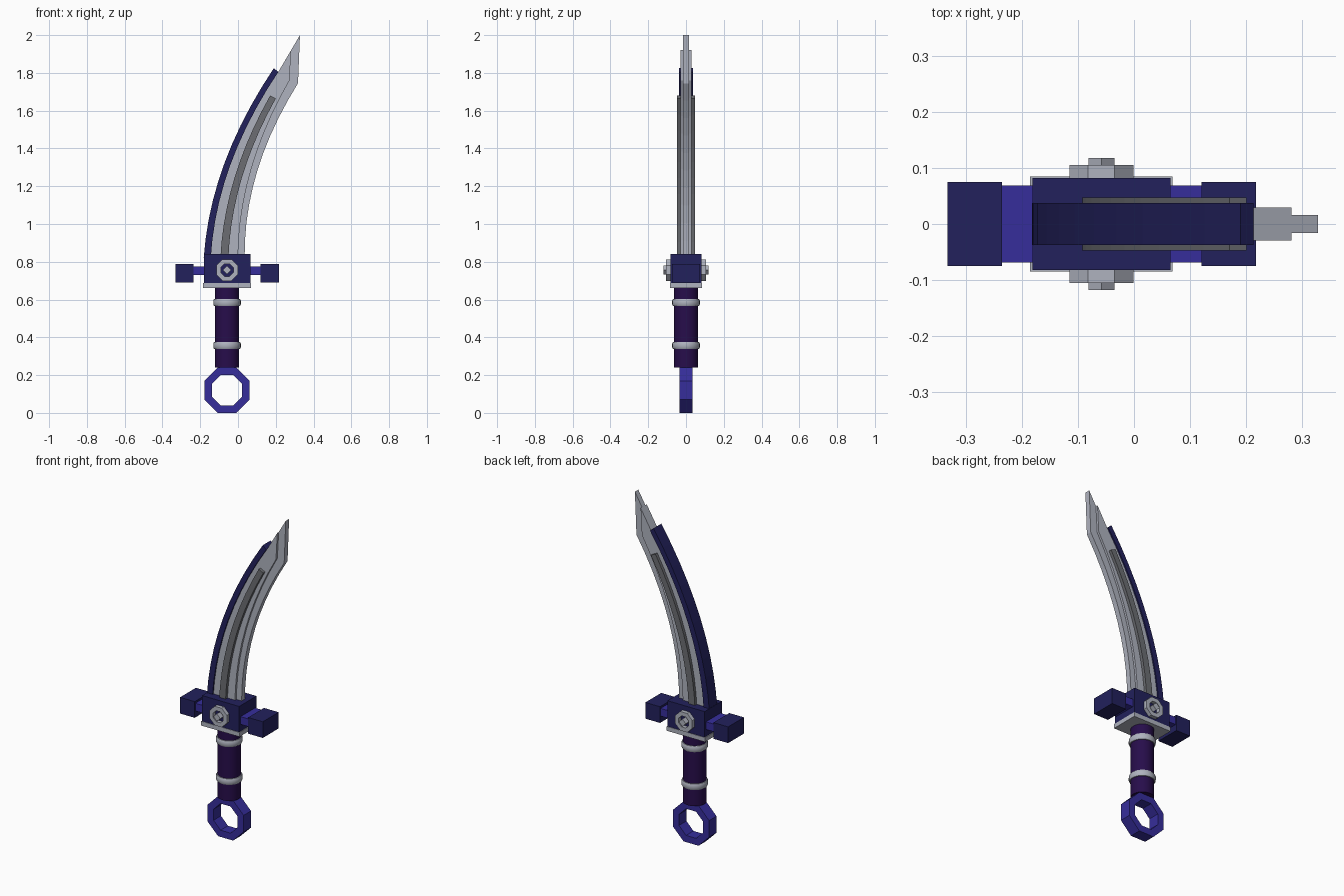
import bpy, bmesh, math

if "Cube" in bpy.data.objects:
    bpy.data.objects.remove(bpy.data.objects["Cube"])

CX = -0.058  # hilt axis


def material(name, rgb):
    m = bpy.data.materials.new(name)
    m.diffuse_color = (*rgb, 1)
    m.use_nodes = True
    m.node_tree.nodes["Principled BSDF"].inputs["Base Color"].default_value = m.diffuse_color
    return m


NAVY = material("navy", (0.016, 0.015, 0.107))
BLUE = material("blue", (0.037, 0.027, 0.33))
PURPLE = material("dark purple", (0.020, 0.004, 0.07))
STEEL = material("steel", (0.43, 0.45, 0.52))
GREY = material("dark grey", (0.15, 0.155, 0.17))


def finish(name, bm, mat):
    bmesh.ops.recalc_face_normals(bm, faces=bm.faces)
    me = bpy.data.meshes.new(name)
    bm.to_mesh(me)
    bm.free()
    me.materials.append(mat)
    ob = bpy.data.objects.new(name, me)
    bpy.context.collection.objects.link(ob)
    return ob


def prism(name, outline, y0, y1, mat):
    """Extrude an xz outline from y0 to y1."""
    bm = bmesh.new()
    a = [bm.verts.new((x, y0, z)) for x, z in outline]
    b = [bm.verts.new((x, y1, z)) for x, z in outline]
    bm.faces.new(a)
    bm.faces.new(b[::-1])
    for i in range(len(a)):
        j = (i + 1) % len(a)
        bm.faces.new((a[i], b[i], b[j], a[j]))
    return finish(name, bm, mat)


def box(name, x0, x1, y, z0, z1, mat):
    return prism(name, [(x0, z0), (x1, z0), (x1, z1), (x0, z1)], -y, y, mat)


def octagon_ring(name, cz, outer, inner, y0, y1, mat):
    """Flat-sided octagonal ring facing y; radii are to the flats."""
    bm = bmesh.new()
    loops = []
    for r, y in ((outer, y0), (outer, y1), (inner, y1), (inner, y0)):
        r /= math.cos(math.pi / 8)
        loops.append([bm.verts.new((CX + r * math.cos((i + .5) * math.pi / 4), y,
                                    cz + r * math.sin((i + .5) * math.pi / 4))) for i in range(8)])
    for k in range(4):
        p, q = loops[k], loops[(k + 1) % 4]
        for i in range(8):
            j = (i + 1) % 8
            bm.faces.new((p[i], p[j], q[j], q[i]))
    return finish(name, bm, mat)


def lathe(name, profile, mat, sides=24):
    """Revolve (radius, z) points round the hilt axis."""
    bm = bmesh.new()
    rings = [[bm.verts.new((CX + r * math.cos(i * math.tau / sides),
                            r * math.sin(i * math.tau / sides), z)) for i in range(sides)]
             for r, z in profile]
    for p, q in zip(rings, rings[1:]):
        for i in range(sides):
            j = (i + 1) % sides
            bm.faces.new((p[i], p[j], q[j], q[i]))
    bm.faces.new(rings[0])
    bm.faces.new(rings[-1])
    ob = finish(name, bm, mat)
    bpy.ops.object.select_all(action='DESELECT')
    bpy.context.view_layer.objects.active = ob
    ob.select_set(True)
    bpy.ops.object.shade_smooth_by_angle(angle=math.radians(40))
    return ob


def curve(x, b, c, top, n=10):
    """Swept blade line, from inside the guard up to height top."""
    pts = []
    for i in range(n + 1):
        z = 0.82 + (top - 0.82) * i / n
        t = z - 0.84
        pts.append((x + b * t + c * t * t, z))
    return pts


# Pommel ring, grip and bands
octagon_ring("pommel_ring", 0.12, 0.12, 0.08, -0.035, 0.035, BLUE)
lathe("grip", [(0.0635, 0.24), (0.0635, 0.67)], PURPLE)
for n, z in (("lower_band", 0.357), ("upper_band", 0.584)):
    lathe(n, [(0.06, z - 0.018), (0.069, z - 0.018), (0.073, z - 0.010),
              (0.073, z + 0.010), (0.069, z + 0.018), (0.06, z + 0.018)], STEEL)

# Guard
box("guard_plate", -0.185, 0.069, 0.085, 0.662, 0.688, STEEL)
box("guard_block", -0.181, 0.065, 0.082, 0.686, 0.842, NAVY)
box("cross_bar", -0.26, 0.144, 0.069, 0.73, 0.776, BLUE)
for n, x in (("left_guard_end", -0.332), ("right_guard_end", 0.12)):
    box(n, x, x + 0.097, 0.075, 0.691, 0.788, NAVY)

# Emblem on both faces of the guard
for side, s in (("front", -1), ("back", 1)):
    octagon_ring(side + "_emblem_ring", 0.756, 0.057, 0.033, s * 0.075, s * 0.105, STEEL)
    r = 0.023
    prism(side + "_emblem_stud", [(CX - r, 0.756), (CX, 0.756 - r), (CX + r, 0.756), (CX, 0.756 + r)],
          s * 0.075, s * 0.118, STEEL)

# Curved blade: spine, body, thin cutting edge, dark inlay
spine_out = curve(-0.18, 0.08, 0.30, 1.825)
spine_in = curve(-0.143, 0.07, 0.31, 1.805)
body_edge = curve(0.0, 0.02, 0.30, 1.76)
cut_edge = curve(0.035, 0.0, 0.345, 1.745)
prism("blade_spine", spine_out + spine_in[::-1], -0.037, 0.037, NAVY)
prism("blade_body", spine_in + [(0.281, 1.92)] + body_edge[::-1], -0.029, 0.029, STEEL)
prism("cutting_edge", spine_in + [(0.328, 2.0)] + cut_edge[::-1], -0.016, 0.016, STEEL)
inlay = curve(-0.092, 0.06, 0.30, 1.68) + curve(-0.05, 0.05, 0.307, 1.665)[::-1]
prism("blade_inlay", inlay, -0.047, 0.047, GREY)
